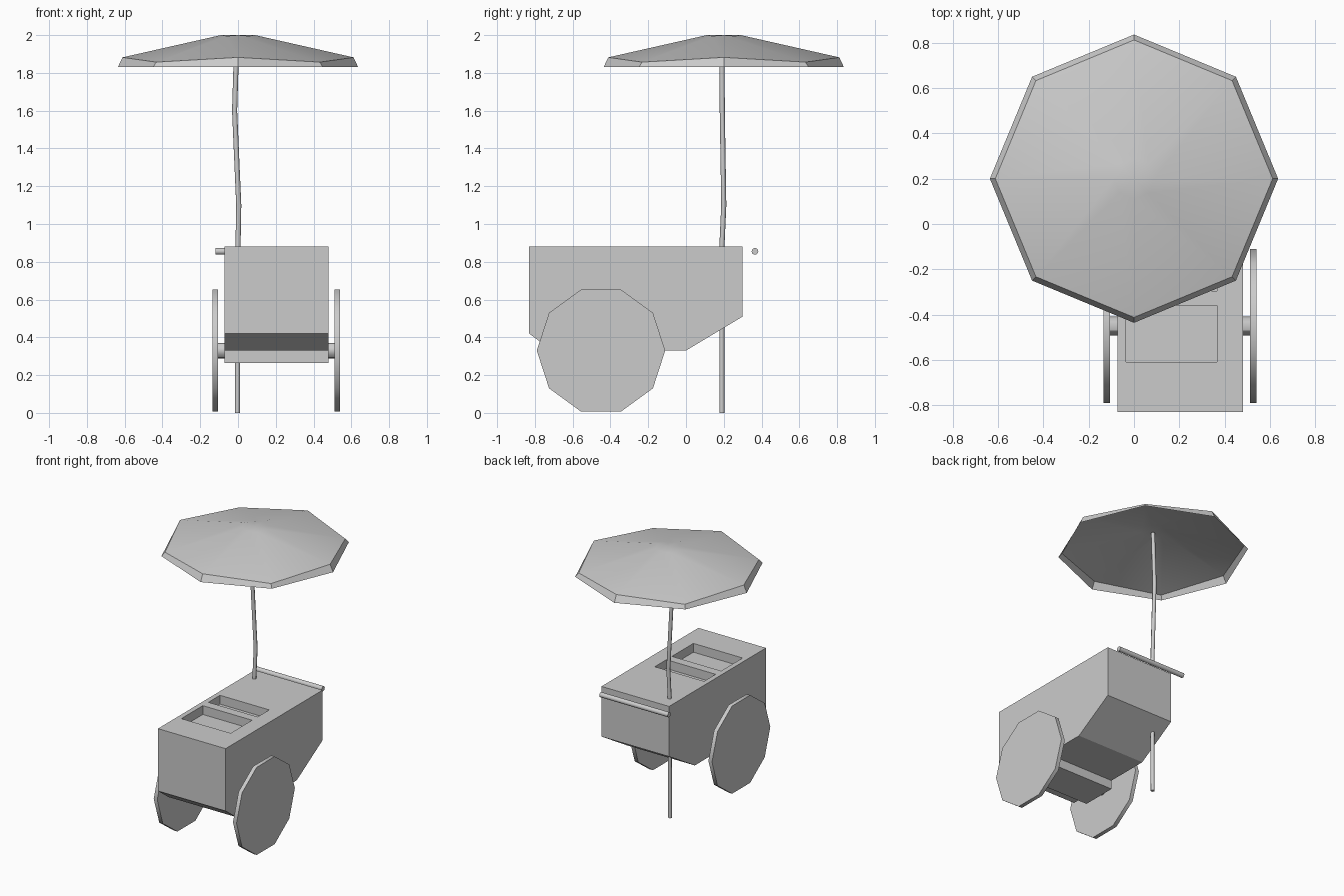
import bpy, bmesh, math
from mathutils import Vector

if "Cube" in bpy.data.objects:
    bpy.data.objects.remove(bpy.data.objects["Cube"])

CX = 0.203          # cart centre line
WY, WZ = -0.45, 0.33  # wheel axis


def make(name, verts, faces):
    me = bpy.data.meshes.new(name)
    me.from_pydata(verts, [], faces)
    bm = bmesh.new()
    bm.from_mesh(me)
    bmesh.ops.recalc_face_normals(bm, faces=bm.faces)
    bm.to_mesh(me)
    bm.free()
    ob = bpy.data.objects.new(name, me)
    bpy.context.collection.objects.link(ob)
    return ob


def prism_x(name, profile, x0, x1):
    """Extrude a (y, z) profile along x."""
    n = len(profile)
    verts = [(x, y, z) for x in (x0, x1) for y, z in profile]
    faces = [tuple(range(n)), tuple(range(n, 2 * n))]
    faces += [(i, (i + 1) % n, n + (i + 1) % n, n + i) for i in range(n)]
    return make(name, verts, faces)


def circle(cy, cz, r, n):
    return [(cy + r * math.cos(2 * math.pi * i / n),
             cz + r * math.sin(2 * math.pi * i / n)) for i in range(n)]


def rect(y0, y1, z0, z1):
    return [(y0, z0), (y1, z0), (y1, z1), (y0, z1)]


def smooth(ob, angle=30):
    bpy.ops.object.select_all(action='DESELECT')
    ob.select_set(True)
    bpy.context.view_layer.objects.active = ob
    bpy.ops.object.shade_smooth_by_angle(angle=math.radians(angle))


# cart body with two shallow wells in the top
body = prism_x("cart_body", [(-0.83, 0.88), (0.30, 0.88), (0.30, 0.51),
                             (0.0, 0.33), (-0.71, 0.33), (-0.83, 0.42)], -0.072, 0.48)
for y0, y1 in ((-0.61, -0.36), (-0.295, -0.16)):
    cutter = prism_x("well_cutter", rect(y0, y1, 0.815, 1.0), -0.035, 0.367)
    cutter.hide_render = True
    mod = body.modifiers.new("well", 'BOOLEAN')
    mod.operation, mod.solver, mod.object = 'DIFFERENCE', 'EXACT', cutter
    bpy.context.view_layer.objects.active = body
    bpy.ops.object.modifier_apply(modifier=mod.name)
    bpy.data.objects.remove(cutter)

# axle block under the body, axle, and two ten-sided wheels
prism_x("axle_block", rect(-0.58, -0.32, 0.265, 0.335), -0.072, 0.48)
smooth(prism_x("axle", circle(WY, WZ, 0.041, 12), CX - 0.315, CX + 0.315))
for side, s in (("left", -1), ("right", 1)):
    smooth(prism_x(side + "_wheel", circle(WY, WZ, 0.34, 10),
                   CX + s * 0.309, CX + s * 0.338), 40)

# push handle
smooth(prism_x("push_handle", circle(0.365, 0.855, 0.018, 10), -0.118, 0.44), 40)

# slightly crooked umbrella pole
path = [(-0.003, 0.19, 0.0), (0.0, 0.19, 0.88), (0.004, 0.2, 1.1),
        (-0.018, 0.192, 1.6), (-0.006, 0.19, 1.99)]
N = 8
verts = [Vector(p) + Vector((0.0135 * math.cos(2 * math.pi * i / N),
                             0.0135 * math.sin(2 * math.pi * i / N), 0))
         for p in path for i in range(N)]
faces = [(k * N + i, k * N + (i + 1) % N, (k + 1) * N + (i + 1) % N, (k + 1) * N + i)
         for k in range(len(path) - 1) for i in range(N)]
faces += [tuple(range(N)), tuple(range((len(path) - 1) * N, len(path) * N))]
smooth(make("umbrella_pole", verts, faces), 50)

# eight-sided canopy: thin sheet with a dropped rim, (radius, z on axes, z on diagonals)
rings = [(0.09, 2.0, 1.995), (0.612, 1.882, 1.857), (0.636, 1.83, 1.83)]
verts = [(r * math.cos(math.pi * i / 4), 0.2 + r * math.sin(math.pi * i / 4),
          zd if i % 2 else za) for r, za, zd in rings for i in range(8)]
verts.append((0, 0.2, 2.0))
faces = [(24, i, (i + 1) % 8) for i in range(8)]
faces += [(k * 8 + i, k * 8 + 8 + i, k * 8 + 8 + (i + 1) % 8, k * 8 + (i + 1) % 8)
          for k in range(2) for i in range(8)]
canopy = make("umbrella_canopy", verts, faces)
if canopy.data.polygons[0].normal.z < 0:
    canopy.data.flip_normals()
smooth(canopy, 30)
